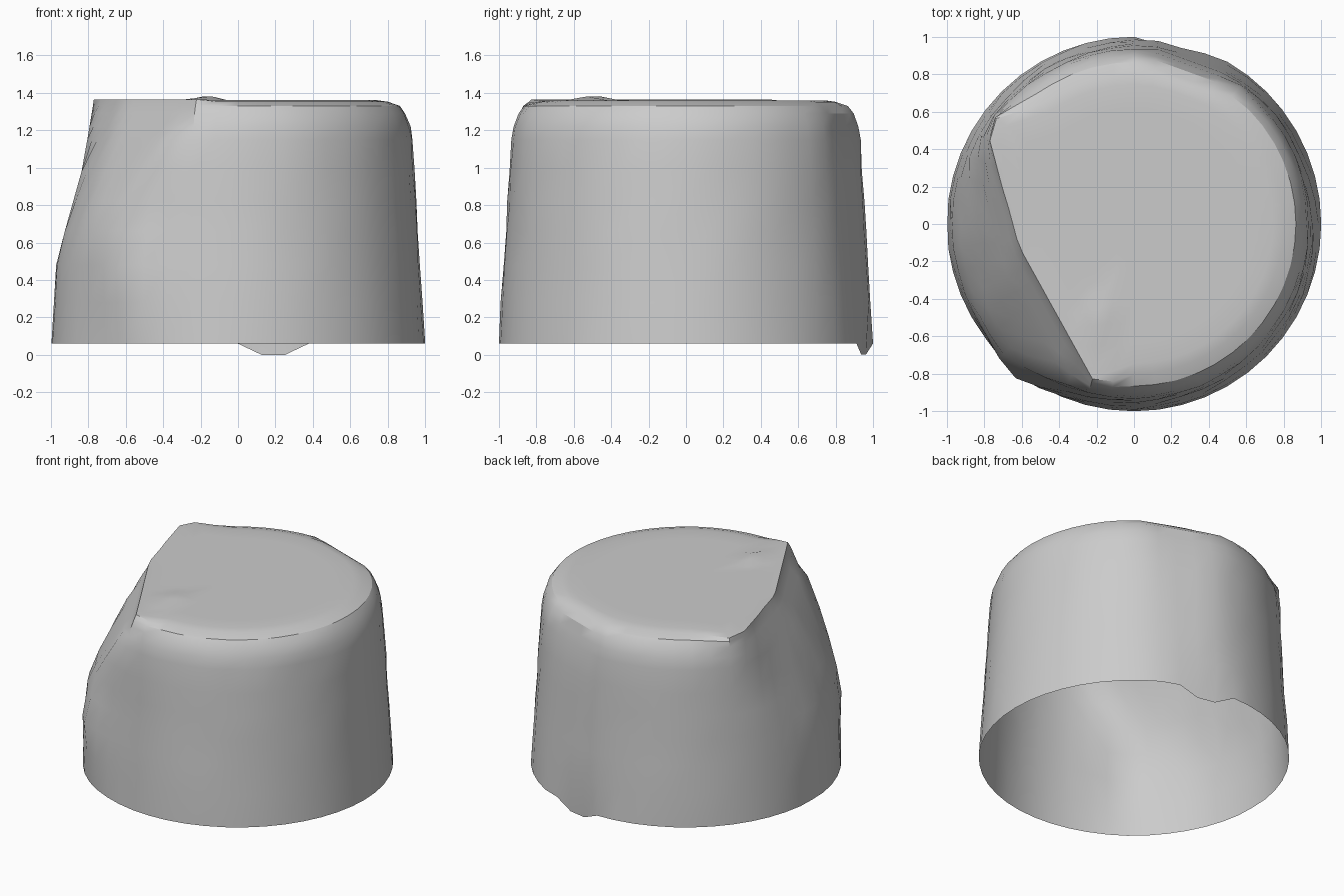
import bpy, bmesh, random
from math import sin, cos, radians, exp, hypot

if "Cube" in bpy.data.objects:
    bpy.data.objects.remove(bpy.data.objects["Cube"])

random.seed(4)
SEG = 48

# wall profile (radius, height), bottom edge to rounded rim
WALL = [(1.0, .06), (.988, .28), (.975, .48), (.963, .66), (.953, .82), (.944, .98),
        (.933, 1.15), (.92, 1.22), (.895, 1.29), (.865, 1.33), (.80, 1.352)]
# worn slope planes: facing angle, then (height, distance from axis)
SLOPES = [(209, [(.0, 1.1), (.46, 1.03), (.8, .91), (1.1, .76), (1.36, .59)]),
          (195, [(.0, 1.1), (.5, .99), (1.0, .80), (1.36, .625)]),
          (180, [(.0, 1.0), (.5, .97), (1.0, .83), (1.36, .77)])]
# shallow flat on the back wall
BACK_FLAT = (70, [(.0, .99), (.35, .965), (1.1, .912), (1.30, .86), (1.36, .78)])


def interp(table, z):
    for (z0, d0), (z1, d1) in zip(table, table[1:]):
        if z <= z1:
            return d0 + (d1 - d0) * (z - z0) / (z1 - z0)
    return table[-1][1]


def bump(x, centre, width):
    return exp(-((x - centre) / width) ** 2)


def wall_point(deg, r, z):
    if z > 1.1:                                   # squarer rim at both ends of the slope
        r += (.945 - r) * bump(deg, 147, 12)
        r += (.89 - r) * bump(deg, 257, 7) * (r < .89)
    r += .06 * bump(deg, 232, 11) * bump(z, .46, .25)  # bulge under the slope
    if .1 < z < 1.3:
        r += random.uniform(-.004, .004)
    for facing, table in SLOPES + [BACK_FLAT]:
        c = cos(radians(deg - facing))
        if c > .1 and r * c > interp(table, z):
            r = interp(table, z) / c
            if z > 1.34 and facing > 90:
                z = 1.365
    if z < .1 and 74 < deg < 83:                  # hanging tab at the back
        r, z = .97, 0
    return r, z


bm = bmesh.new()
rings = []
for r0, z0 in WALL:
    ring = []
    for i in range(SEG):
        deg = 360 * i / SEG
        r, z = wall_point(deg, r0, z0)
        ring.append(bm.verts.new((r * cos(radians(deg)), r * sin(radians(deg)), z)))
    rings.append(ring)

# flat top: rings shrinking from the rim, with one small raised spot
rim = rings[-1]
for f in (.93, .78, .64, .5, .25):
    ring = []
    for v in rim:
        x, y = v.co.x * f, v.co.y * f
        ring.append(bm.verts.new((x, y, 1.36 + .04 * bump(hypot(x + .18, y + .5), 0, .06))))
    rings.append(ring)
for a, b in zip(rings, rings[1:]):
    for i in range(SEG):
        j = (i + 1) % SEG
        bm.faces.new((a[i], a[j], b[j], b[i]))
bm.faces.new(rings[-1])

mesh = bpy.data.meshes.new("worn_cup_shell")
bm.to_mesh(mesh)
bm.free()
shell = bpy.data.objects.new("worn_cup_shell", mesh)
bpy.context.collection.objects.link(shell)
bpy.context.view_layer.objects.active = shell
shell.select_set(True)
bpy.ops.object.shade_smooth_by_angle(angle=radians(30))
